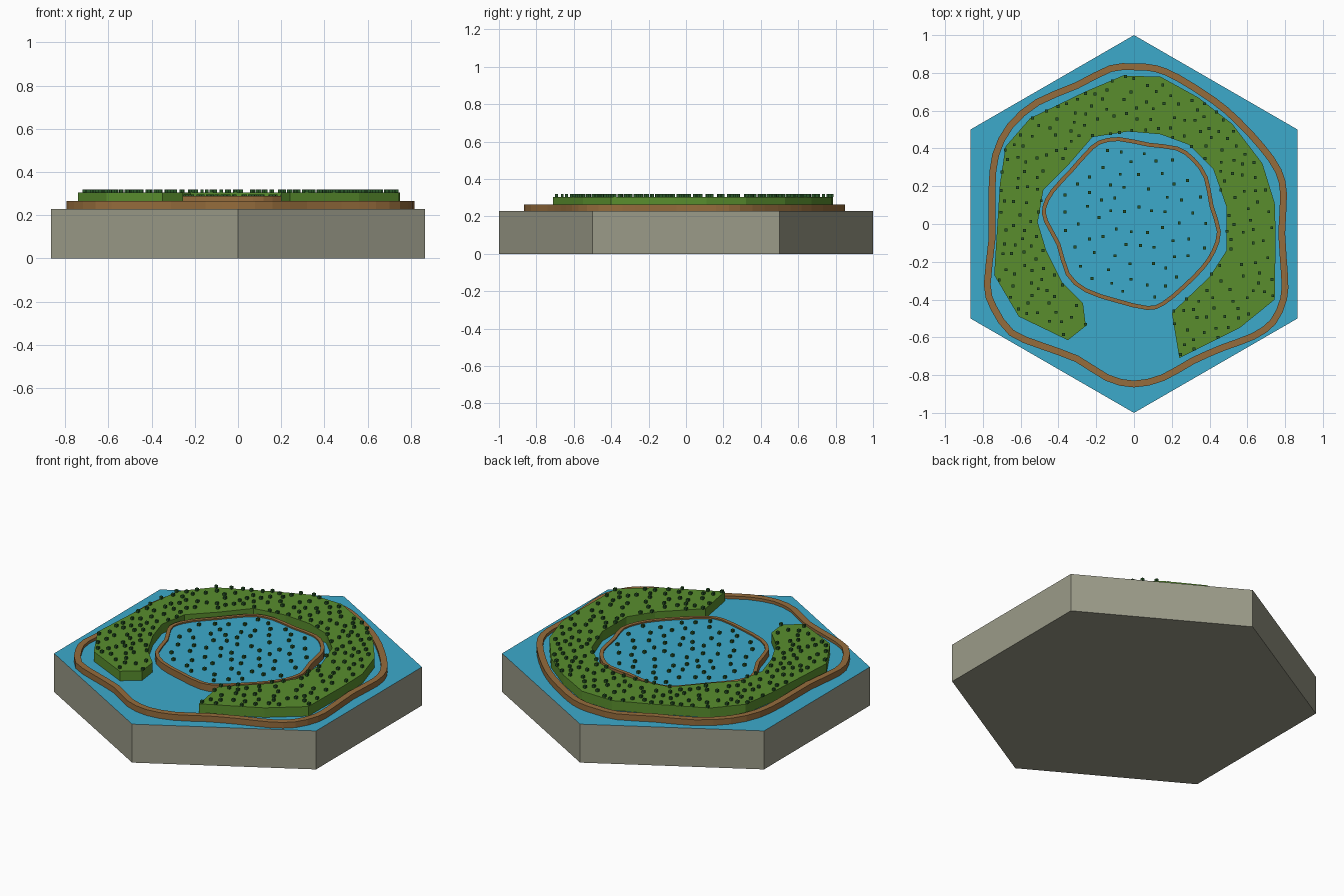
import bpy, bmesh, math, random
from mathutils import Vector

if "Cube" in bpy.data.objects:
    bpy.data.objects.remove(bpy.data.objects["Cube"])

random.seed(4)


def material(name, rgb):
    m = bpy.data.materials.new(name)
    m.diffuse_color = (*rgb, 1)
    m.use_nodes = True
    m.node_tree.nodes["Principled BSDF"].inputs["Base Color"].default_value = m.diffuse_color
    return m


STONE = material("stone", (0.33, 0.33, 0.25))
WATER = material("water", (0.045, 0.40, 0.60))
GRASS = material("grass", (0.10, 0.27, 0.027))
EARTH = material("earth", (0.30, 0.15, 0.045))
LEAF = material("leaf", (0.02, 0.09, 0.02))


def finish(bm, name, *mats):
    bmesh.ops.recalc_face_normals(bm, faces=bm.faces)
    me = bpy.data.meshes.new(name)
    bm.to_mesh(me)
    bm.free()
    for m in mats:
        me.materials.append(m)
    ob = bpy.data.objects.new(name, me)
    bpy.context.collection.objects.link(ob)
    return ob


def pairs(flat):
    return [Vector((flat[i] / 100, flat[i + 1] / 100)) for i in range(0, len(flat), 2)]


def smooth(pts):
    """Closed Catmull-Rom midpoint refinement."""
    n, out = len(pts), []
    for i in range(n):
        a, b, c, d = (pts[(i + k) % n] for k in (-1, 0, 1, 2))
        out += [b, (9 * (b + c) - a - d) / 16]
    return out


def inset(pts, w):
    """Move a clockwise loop inwards by w."""
    n, out = len(pts), []
    for i in range(n):
        t = (pts[(i + 1) % n] - pts[i - 1]).normalized()
        out.append(pts[i] + Vector((t.y, -t.x)) * w)
    return out


def slab(name, pts, z0, z1, side, top=None):
    bm = bmesh.new()
    lo = [bm.verts.new((p.x, p.y, z0)) for p in pts]
    hi = [bm.verts.new((p.x, p.y, z1)) for p in pts]
    cap = bm.faces.new(hi)
    cap.material_index = 1 if top else 0
    bm.faces.new(lo[::-1])
    for i in range(len(pts)):
        bm.faces.new((lo[i - 1], lo[i], hi[i], hi[i - 1]))
    return finish(bm, name, *([side, top] if top else [side]))


def ring(name, outer, inner, z0, z1, mat):
    bm = bmesh.new()
    loops = [[bm.verts.new((p.x, p.y, z)) for p in pts]
             for pts, z in ((outer, z0), (outer, z1), (inner, z1), (inner, z0))]
    for k in range(4):
        a, b = loops[k], loops[(k + 1) % 4]
        for i in range(len(a)):
            bm.faces.new((a[i - 1], a[i], b[i], b[i - 1]))
    return finish(bm, name, mat)


def inside(p, poly):
    hit = False
    for i in range(len(poly)):
        a, b = poly[i - 1], poly[i]
        if (a.y > p.y) != (b.y > p.y) and p.x < (b.x - a.x) * (p.y - a.y) / (b.y - a.y) + a.x:
            hit = not hit
    return hit


def scatter(name, poly, count, gap, z, size, height):
    """Spread small square tufts evenly inside a polygon."""
    bm, placed = bmesh.new(), []
    s = size / 2
    for _ in range(20000):
        if len(placed) == count:
            break
        p = Vector((random.uniform(-0.8, 0.8), random.uniform(-0.8, 0.8)))
        if inside(p, poly) and all((p - q).length > gap for q in placed):
            placed.append(p)
            box = bmesh.ops.create_cube(bm, size=1)["verts"]
            for v in box:
                v.co = (p.x + v.co.x * 2 * s, p.y + v.co.y * 2 * s, z + (v.co.z + 0.5) * height)
    return finish(bm, name, LEAF)


# Outlines in hundredths of a unit, clockwise seen from above
path_line = pairs([-13, 84, 0, 85, 12, 84, 24, 79, 43, 67, 56, 56, 69, 42, 78, 29, 81, 16, 80, -5,
                   81.5, -27, 81, -40, 75, -53, 64, -61, 48, -67, 32, -74, 16, -83, 0, -86.5,
                   -15, -83, -31, -73, -50, -66, -66, -59, -76, -45, -79.5, -32, -77, -8,
                   -77, 18, -75, 37, -67, 53, -52, 66, -31, 75])
shore_line = pairs([-19, 44, -8, 46, 8, 43, 23, 41, 32, 35, 39, 25, 42, 10, 46, -4, 43, -15,
                    37, -24, 27, -34, 16, -43, 7, -45.5, -10, -41.5, -26, -36, -36, -27, -41, -11,
                    -47.5, 1, -48.5, 9, -44, 18, -34, 29, -26, 38])
grass_line = pairs([24, -71, 56, -55, 74.5, -40, 75, -6, 74.5, 11, 68, 32, 52, 53, 34, 67, 14, 78,
                    -6, 78.5, -26, 70, -55, 56, -68, 41, -71, 21, -74, -27, -61, -49, -35, -61.5,
                    -25.5, -54, -27, -42, -38, -31, -46.5, -14, -51, 1, -48, 18, -35, 31, -22, 46,
                    -3, 49, 14, 47.5, 29, 42, 42, 29, 49, 9, 49, -14, 40, -28, 20, -47])
# the grass loop runs anticlockwise on its outer side
grass_line.reverse()

# Hexagonal base, water on its top face
hexagon = [Vector((math.sin(k * math.pi / 3), math.cos(k * math.pi / 3))) for k in range(6)]
slab("hexagonal_base", hexagon, 0, 0.23, STONE, WATER)

# Outer path and the shallow water it encloses
outer = smooth(path_line)
outer_in = inset(outer, 0.036)
ring("outer_path", outer, outer_in, 0.23, 0.265, EARTH)
slab("inner_water", outer_in, 0.23, 0.248, WATER)

# Crescent of grass
slab("grass_crescent", grass_line, 0.23, 0.305, GRASS)

# Lake with its raised shore
shore = smooth(shore_line)
shore_in = inset(shore, 0.021)
ring("lake_shore", shore, shore_in, 0.23, 0.288, EARTH)
slab("lake", shore_in, 0.23, 0.28, WATER)

# Tufts on grass and lake
scatter("grass_tufts", grass_line, 210, 0.045, 0.305, 0.015, 0.015)
scatter("lake_tufts", inset(shore, 0.06), 75, 0.07, 0.28, 0.015, 0.015)
